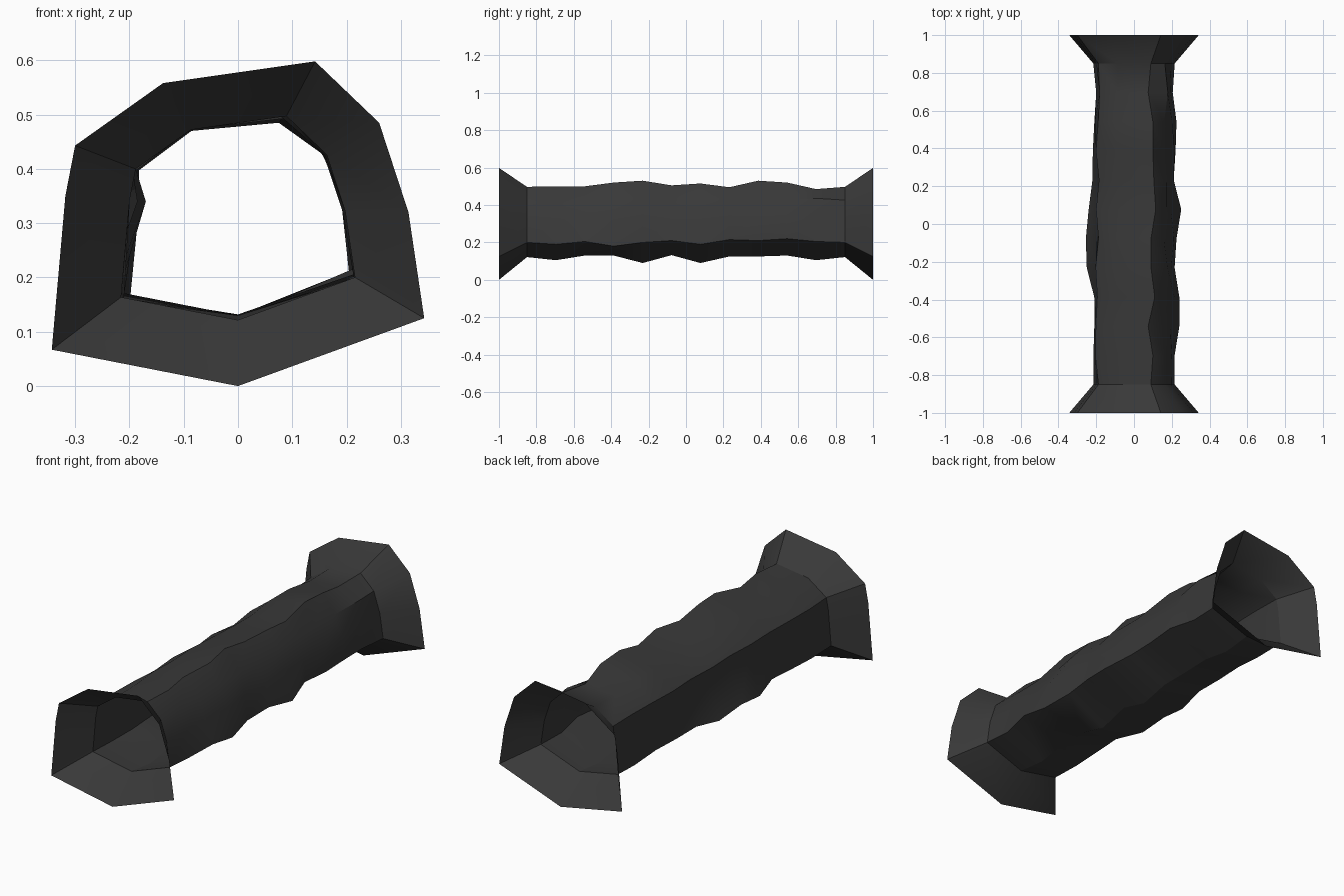
import bpy, bmesh, random

if "Cube" in bpy.data.objects:
    bpy.data.objects.remove(bpy.data.objects["Cube"])

random.seed(4)
CZ, INNER = 0.327, 0.628   # tunnel axis height, neck scale

# Mouth cross-section (x, z), starting at the floor point
MOUTH = [(0, 0), (.343, .125), (.314, .32), (.26, .485), (.142, .598),
         (-.138, .558), (-.30, .443), (-.318, .35), (-.343, .067)]
neck = [(x * INNER, CZ + (z - CZ) * INNER) for x, z in MOUTH]

# Rough-rock measurements for the ten inner rings, front to back
floor_z = [.105, .13, .13, .09, .132, .09, .125, .125, .13, .105]
right_x = [.215, .24, .24, .215, .225, .25, .21, .22, .225, .205]
right_z = [.19, .205, .18, .2, .21, .19, .215, .21, .22, .205]
ridge_x = [.1, .075, .11, .09, .09, .115, .105, .1, .1, .075]
ridge_z = [.50, .50, .52, .53, .505, .515, .495, .53, .52, .485]
left_x = [-.215, -.21, -.21, -.25, -.255, -.24, -.22, -.218, -.21, -.2]


def rock_ring(i):
    """Neck section pushed in and out like rough rock."""
    r = [(x * k, CZ + (z - CZ) * k) for x, z in neck
         for k in [1 + random.uniform(-.04, .1)]]
    r[0] = (0, floor_z[i])
    r[1] = (right_x[i], right_z[i])
    r[4] = (ridge_x[i], ridge_z[i])
    r[5] = (r[5][0], min(r[5][1], ridge_z[i] - .015))
    r[7] = (-.195 + random.uniform(-.02, .03), .34)
    r[8] = (left_x[i], .163 + random.uniform(-.02, .01))
    return r


# Flared mouth, neck, rock rings, neck, flared mouth
sections = [(-1, MOUTH), (-.85, neck)]
sections += [(-.85 + 1.7 * (i + 1) / 11, rock_ring(i)) for i in range(10)]
sections += [(.85, neck), (1, MOUTH)]

# Skin the sections into an open tube
bm = bmesh.new()
rings = [[bm.verts.new((x, y, z)) for x, z in pts] for y, pts in sections]
n = len(MOUTH)
for a, b in zip(rings, rings[1:]):
    for j in range(n):
        k = (j + 1) % n
        bm.faces.new((a[j], a[k], b[k], b[j]))
bmesh.ops.recalc_face_normals(bm, faces=bm.faces)

mesh = bpy.data.meshes.new("cave_tunnel")
bm.to_mesh(mesh)
bm.free()
tunnel = bpy.data.objects.new("cave_tunnel", mesh)
bpy.context.collection.objects.link(tunnel)

# Dark rock colour
rock = bpy.data.materials.new("dark rock")
rock.diffuse_color = (.04, .04, .04, 1)
rock.use_nodes = True
rock.node_tree.nodes["Principled BSDF"].inputs["Base Color"].default_value = rock.diffuse_color
mesh.materials.append(rock)

bpy.context.view_layer.objects.active = tunnel
tunnel.select_set(True)
bpy.ops.object.shade_smooth_by_angle(angle=0.5236)
